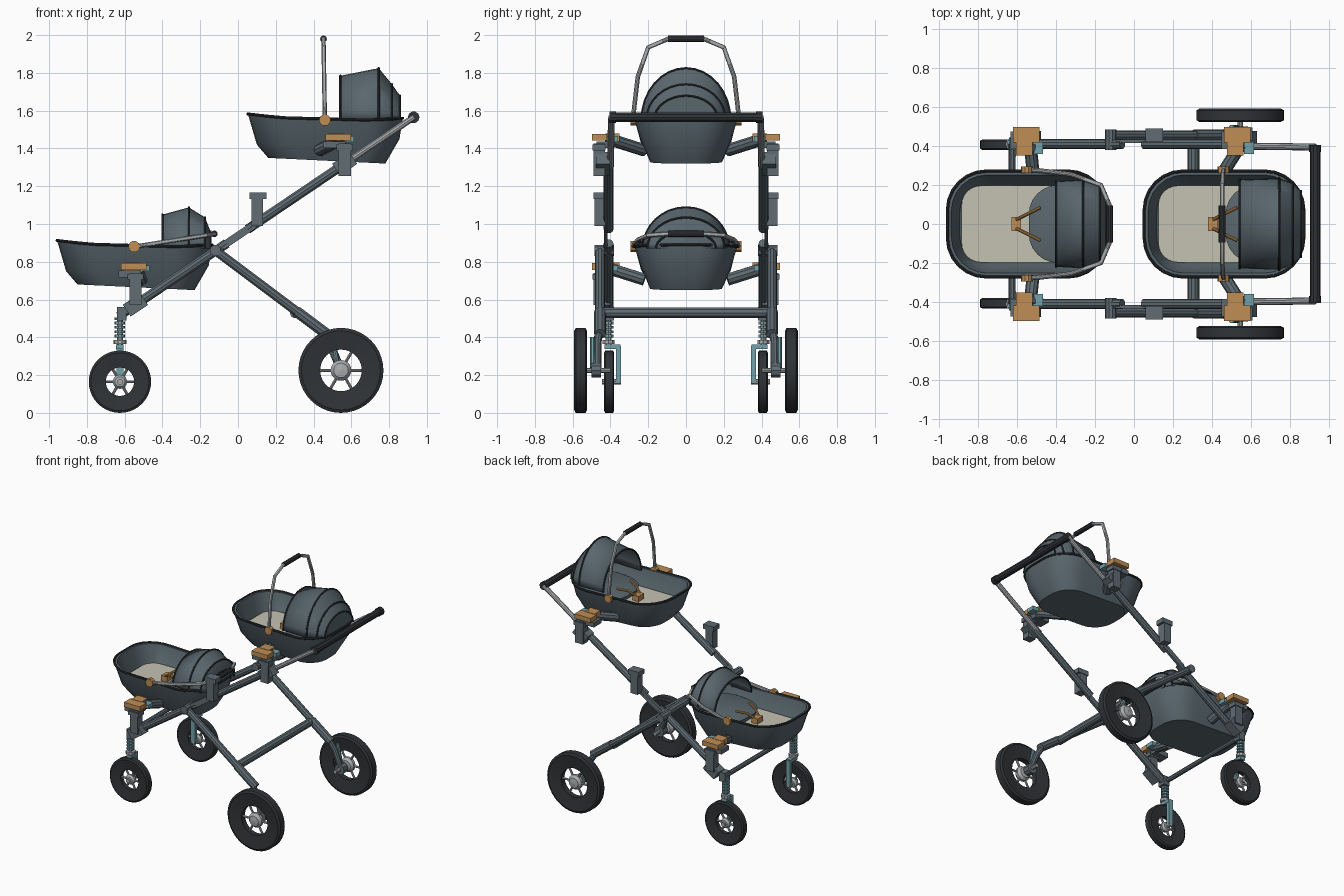
import bpy, bmesh, math
from mathutils import Vector, Matrix

if "Cube" in bpy.data.objects:
    bpy.data.objects.remove(bpy.data.objects["Cube"])


def material(name, rgb):
    m = bpy.data.materials.new(name)
    m.use_nodes = True
    m.diffuse_color = (*rgb, 1)
    m.node_tree.nodes["Principled BSDF"].inputs["Base Color"].default_value = (*rgb, 1)
    return m


FABRIC = material("slate fabric", (.10, .135, .155))
FRAME = material("slate frame", (.115, .15, .17))
BLACK = material("black rubber", (.03, .034, .038))
METAL = material("light metal", (.40, .42, .43))
ORANGE = material("tan orange", (.52, .27, .09))
TEAL = material("pale teal", (.17, .36, .40))
CREAM = material("cream lining", (.56, .54, .45))


def finish(name, mesh, *mats, smooth=True):
    ob = bpy.data.objects.new(name, mesh)
    bpy.context.collection.objects.link(ob)
    mesh.materials.clear()
    for m in mats:
        mesh.materials.append(m)
    if smooth:
        bpy.ops.object.select_all(action="DESELECT")
        ob.select_set(True)
        bpy.context.view_layer.objects.active = ob
        bpy.ops.object.shade_smooth_by_angle(angle=math.radians(35))
    return ob


def from_bmesh(name, bm, *mats, smooth=True):
    bmesh.ops.recalc_face_normals(bm, faces=bm.faces)
    mesh = bpy.data.meshes.new(name)
    bm.to_mesh(mesh)
    bm.free()
    return finish(name, mesh, *mats, smooth=smooth)


def tube(name, points, r, mat):
    cu = bpy.data.curves.new(name, "CURVE")
    cu.dimensions = "3D"
    cu.bevel_depth, cu.bevel_resolution, cu.use_fill_caps = r, 3, True
    sp = cu.splines.new("POLY")
    sp.points.add(len(points) - 1)
    for p, co in zip(sp.points, points):
        p.co = (*co, 1)
    tmp = bpy.data.objects.new("tmp", cu)
    mesh = bpy.data.meshes.new_from_object(tmp)
    bpy.data.objects.remove(tmp)
    return finish(name, mesh, mat)


def box(name, center, size, mat, tilt=0):
    bm = bmesh.new()
    bmesh.ops.create_cube(bm, size=1, matrix=Matrix.Translation(center)
                          @ Matrix.Rotation(tilt, 4, "Y") @ Matrix.Diagonal((*size, 1)))
    return from_bmesh(name, bm, mat, smooth=False)


def loft(bm, rings, closed=True):
    rows = [[bm.verts.new(p) for p in ring] for ring in rings]
    n = len(rows[0])
    faces = []
    for a, b in zip(rows, rows[1:]):
        for i in range(n if closed else n - 1):
            j = (i + 1) % n
            faces.append(bm.faces.new((a[i], a[j], b[j], b[i])))
    return rows, faces


def lathe_y(name, profile, center, mat, n=40):
    """Closed (radius, y) profile turned about the y axis."""
    bm = bmesh.new()
    rings = [[Vector(center) + Vector((r * math.cos(t), y, r * math.sin(t)))
              for r, y in profile] for t in (i * math.tau / n for i in range(n))]
    loft(bm, rings + [rings[0]])
    bmesh.ops.remove_doubles(bm, verts=bm.verts, dist=1e-5)
    return from_bmesh(name, bm, mat)


def wheel(name, x, y, r, half, hole):
    c = (x, y, r)
    lathe_y(name + "_tyre", [(hole, -half * .6), (r * .93, -half), (r, -half * .75),
                             (r, half * .75), (r * .93, half), (hole, half * .6)], c, BLACK)
    hub = hole * .5
    lathe_y(name + "_hub", [(.001, -half), (hub * .7, -half * .85), (hub, -half * .3),
                            (hub, half * .3), (hub * .7, half * .85), (.001, half)], c, METAL, 20)
    for k in range(6):
        d = Vector((math.cos(k * math.tau / 6), 0, math.sin(k * math.tau / 6)))
        tube(name + "_spoke", [Vector(c) + d * hub * .8, Vector(c) + d * hole * 1.05], .008, METAL)


def outline(x0, x1, hy, r, za, zb, sag=0):
    """Rounded rectangle whose height runs from za to zb, dipping by sag."""
    pts = []
    for k, (cx, cy) in enumerate([(x1 - r, hy - r), (x0 + r, hy - r),
                                  (x0 + r, r - hy), (x1 - r, r - hy)]):
        for i in range(7):
            a = (k + i / 6) * math.pi / 2
            x = cx + r * math.cos(a)
            t = (x - x0) / (x1 - x0)
            pts.append(Vector((x, cy + r * math.sin(a), za + (zb - za) * t - sag * 4 * t * (1 - t))))
    return pts


def solid(name, rings, mat):
    bm = bmesh.new()
    rows, _ = loft(bm, rings)
    bm.faces.new(rows[0])
    bm.faces.new(rows[-1])
    return from_bmesh(name, bm, mat)


def canopy(name, arcs, cream_band=None):
    """Hood over hoops given as (x, half width, base z, top z)."""
    n = 16
    rings = [[Vector((x, w * math.cos(i * math.pi / n), zb + (zt - zb) * math.sin(i * math.pi / n)))
              for i in range(n + 1)] for x, w, zb, zt in arcs]
    bm = bmesh.new()
    rows, faces = loft(bm, rings, closed=False)
    bm.faces.new(rows[-1])
    if cream_band is not None:
        for i, f in enumerate(faces):
            if i // n == cream_band and 3 <= i % n <= n - 4:
                f.material_index = 1
    ob = from_bmesh(name, bm, FABRIC, CREAM)
    ob.modifiers.new("cloth", "SOLIDIFY").thickness = .008
    for ring in rings:
        tube(name + "_hoop", ring, .006, BLACK)


def bassinet(name, dx, dz, handle_angle):
    o = Vector((dx, 0, dz))

    def ring(*args):
        return [p + o for p in outline(*args)]

    # Shell with an inner wall
    rim = ring(.052, .872, .272, .2, 1.583, 1.56, .02)
    solid(name + "_shell", [
        ring(.16, .78, .19, .15, 1.35, 1.32),
        ring(.10, .855, .238, .18, 1.42, 1.45),
        rim,
        ring(.072, .852, .252, .185, 1.583, 1.56, .02),
        ring(.115, .84, .222, .165, 1.43, 1.46),
        ring(.16, .79, .19, .14, 1.40, 1.40)], FABRIC)
    tube(name + "_rim", rim + rim[:1], .008, BLACK)
    solid(name + "_mattress", [ring(.13, .80, .18, .1, 1.40, 1.40),
                               ring(.125, .82, .197, .1, 1.445, 1.445)], CREAM)
    solid(name + "_pad", [ring(.48, .82, .185, .14, 1.44, 1.44),
                          ring(.47, .83, .2, .15, 1.475, 1.51),
                          ring(.49, .82, .18, .14, 1.485, 1.52)], FABRIC)
    # Harness
    box(name + "_buckle", o + Vector((.405, 0, 1.47)), (.05, .07, .04), ORANGE)
    for s in (1, -1):
        tube(name + "_strap", [o + Vector((.40, s * .02, 1.48)), o + Vector((.46, s * .05, 1.52)),
                               o + Vector((.53, s * .085, 1.53))], .009, ORANGE)
    # Swinging carry handle
    pivot = o + Vector((.46, 0, 1.55))
    turn = Matrix.Rotation(handle_angle, 3, "Y")
    side = [(.278, 0), (.275, .06), (.255, .23), (.2, .385), (.095, .43)]
    arch = [pivot + turn @ Vector((0, y, z)) for y, z in side]
    arch += [Vector((p.x, -p.y, p.z)) for p in reversed(arch)]
    tube(name + "_handle", arch, .012, METAL)
    tube(name + "_handle_grip", arch[4:6], .018, BLACK)
    for s in (1, -1):
        tube(name + "_pivot", [pivot + Vector((0, s * .262, 0)), pivot + Vector((0, s * .294, 0))],
             .031, ORANGE)


bassinet("upper_bassinet", 0, 0, math.radians(-1))
bassinet("lower_bassinet", -1.01, -.67, math.radians(81))
canopy("upper_canopy", [(.542, .228, 1.55, 1.785), (.745, .235, 1.55, 1.825),
                        (.815, .21, 1.55, 1.74), (.857, .17, 1.55, 1.68)])
canopy("lower_canopy", [(-.40, .22, .87, 1.05), (-.26, .228, .87, 1.088),
                        (-.175, .205, .87, 1.035), (-.145, .16, .87, .96)], cream_band=1)


def rail(x, y):
    """Point on the long sloping side rail."""
    return Vector((x, y, .52 + (x + .62) * .674))


SLOPE = -math.atan(.674)
for s, side in ((1, "left"), (-1, "right")):
    # Side rails, folding joint and rear legs
    y = s * .41
    tube(side + "_lower_rail", [rail(-.62, y), rail(-.06, y)], .026, FRAME)
    tube(side + "_middle_rail", [rail(.05, y), rail(.56, y)], .026, FRAME)
    tube(side + "_upper_rail", [rail(.54, s * .40), rail(.93, s * .395)], .018, METAL)
    box(side + "_fold_plate", rail(0, s * .425), (.2, .018, .04), FRAME, SLOPE)
    tube(side + "_joint", [(-.12, s * .38, .86), (-.12, s * .485, .86)], .03, FRAME)
    tube(side + "_rear_leg", [(-.12, s * .455, .86), (.32, s * .455, .53)], .026, FRAME)
    tube(side + "_rear_leg_end", [(.31, s * .455, .537), (.47, s * .455, .417)], .031, FRAME)
    # Rear suspension and wheels
    tube(side + "_rear_link", [(.44, s * .46, .44), (.49, s * .47, .36), (.545, s * .47, .225)],
         .022, FRAME)
    tube(side + "_rear_damper", [(.50, s * .495, .40), (.53, s * .495, .24)], .014, TEAL)
    tube(side + "_rear_axle", [(.545, s * .40, .225), (.545, s * .56, .225)], .014, METAL)
    tube(side + "_axle_block", [(.545, s * .45, .225), (.545, s * .50, .225)], .04, FRAME)
    wheel(side + "_rear_wheel", .545, s * .558, .225, .034, .11)
    # Front spring column, fork and wheels
    box(side + "_front_socket", (-.615, y, .525), (.05, .06, .07), FRAME)
    tube(side + "_spring_core", [(-.625, y, .34), (-.625, y, .52)], .016, METAL)
    for k in range(5):
        z = .40 + k * .023
        tube(side + "_spring_coil", [(-.625, y, z), (-.625, y, z + .014)], .028, TEAL)
    tube(side + "_spring_collar", [(-.625, y, .365), (-.625, y, .387)], .034, METAL)
    box(side + "_fork_crown", (-.625, s * .39, .35), (.04, .085, .025), TEAL)
    box(side + "_fork_blade", (-.625, s * .357, .26), (.035, .026, .19), TEAL)
    tube(side + "_front_axle", [(-.625, s * .345, .165), (-.625, s * .445, .165)], .016, METAL)
    wheel(side + "_front_wheel", -.625, s * .407, .165, .027, .075)
    # Seat mounts: post, latch and slanted arm
    for where, px, pz, ox, lean in (("lower", -.543, .735, -.553, .02), ("upper", .565, 1.42, .53, -.12)):
        tag = side + "_" + where
        box(tag + "_mount_post", (px, s * .46, pz - .08), (.065, .06, .17), FRAME)
        box(tag + "_mount_lip", (px, s * .46, pz - .015), (.085, .07, .03), FRAME)
        box(tag + "_mount_clamp", rail(px, s * .44), (.11, .075, .075), FRAME, SLOPE)
        box(tag + "_latch_outer", (ox, s * .458, pz + .04), (.135, .08, .035), ORANGE)
        box(tag + "_latch_inner", (ox - .01, s * .39, pz + .04), (.085, .075, .04), ORANGE)
        box(tag + "_latch_base", (ox - .02, s * .43, pz), (.12, .09, .035), FRAME)
        box(tag + "_latch_button", (ox + .06, s * .39, pz + .03), (.05, .06, .03), TEAL)
        tube(tag + "_mount_arm", [(ox + .02, s * .41, pz + .03), (ox + .02 + lean, s * .22, pz - .03)],
             .033, FRAME)
    box(side + "_spare_post", (.102, s * .455, 1.07), (.06, .06, .16), FRAME)
    box(side + "_spare_lip", (.105, s * .455, 1.15), (.09, .07, .035), FRAME)
    tube(side + "_push_bar_cap", [(.93, s * .37, 1.565), (.93, s * .405, 1.565)], .031, BLACK)

# Cross bars and push bar
tube("rear_cross_bar", [(.305, -.45, .53), (.305, .45, .53)], .03, FRAME)
tube("front_cross_bar", [(-.625, -.41, .53), (-.625, .41, .53)], .018, FRAME)
tube("push_bar", [(.93, -.40, 1.565), (.93, .40, 1.565)], .026, BLACK)
